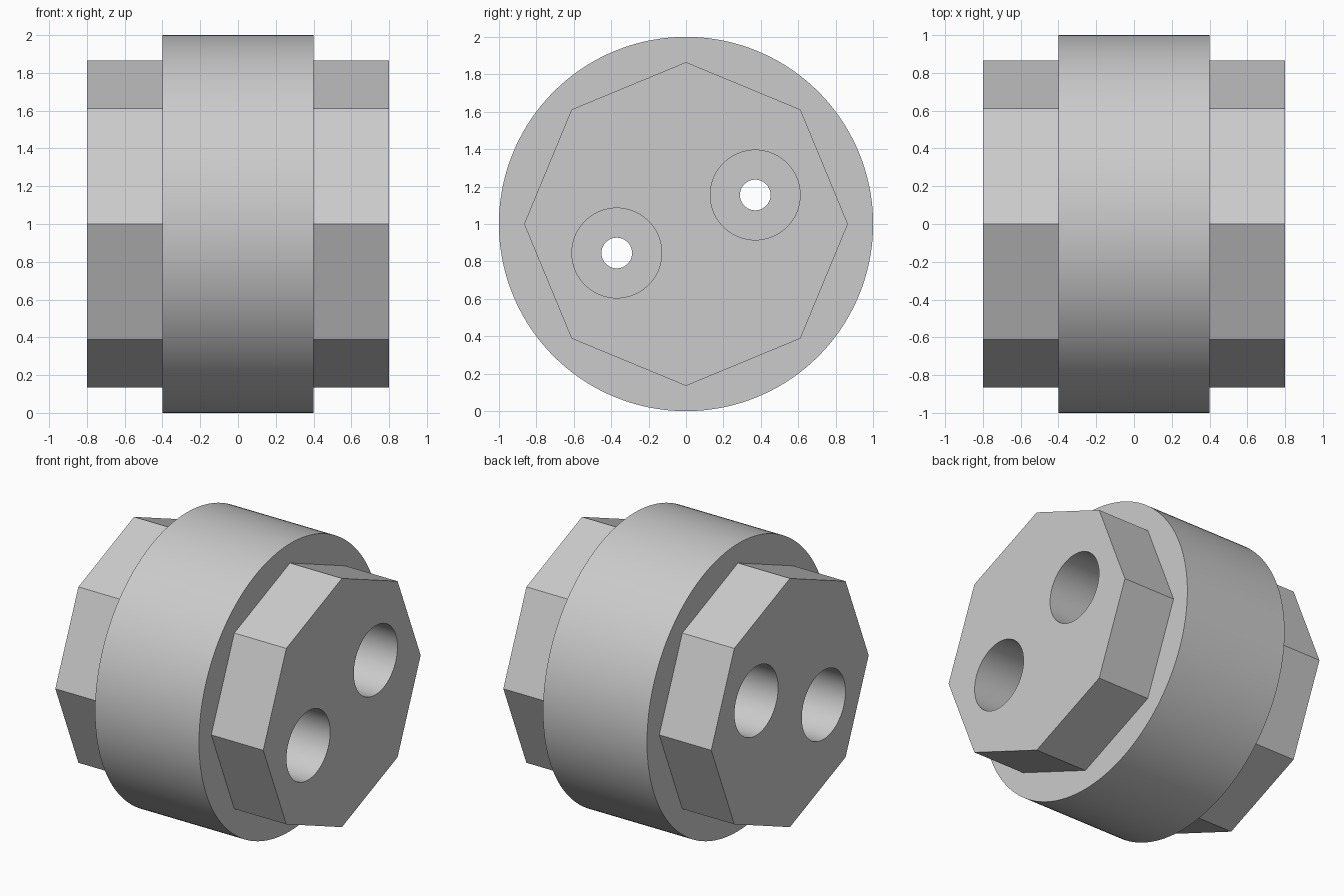
import bpy, math

cube = bpy.data.objects.get("Cube")
if cube:
    bpy.data.objects.remove(cube, do_unlink=True)

GREY = (0.6, 0.6, 0.6, 1.0)
mat = bpy.data.materials.new("plain grey")
mat.use_nodes = True
mat.diffuse_color = GREY
mat.node_tree.nodes["Principled BSDF"].inputs["Base Color"].default_value = GREY


def cylinder_x(name, radius, x0, x1, y=0.0, z=1.0, sides=96):
    """Cylinder or prism lying along x between x0 and x1."""
    bpy.ops.mesh.primitive_cylinder_add(
        vertices=sides, radius=radius, depth=x1 - x0,
        location=((x0 + x1) / 2, y, z), rotation=(0, math.pi / 2, 0))
    ob = bpy.context.object
    bpy.ops.object.transform_apply(location=True, rotation=True, scale=True)
    ob.name = ob.data.name = name
    ob.data.materials.append(mat)
    return ob


def combine(target, tool, operation):
    """Apply a boolean and discard the tool."""
    mod = target.modifiers.new(operation.lower(), 'BOOLEAN')
    mod.operation, mod.object, mod.solver = operation, tool, 'EXACT'
    bpy.context.view_layer.objects.active = target
    bpy.ops.object.modifier_apply(modifier=mod.name)
    bpy.data.objects.remove(tool, do_unlink=True)


# Round collar with an octagonal boss standing out on each end
body = cylinder_x("octagonal_collar", 1.0, -0.4, 0.4, sides=160)
combine(body, cylinder_x("octagonal_boss", 0.865, -0.8, 0.8, sides=8), 'UNION')

# Two small through holes, each counterbored from both ends
for side in (-1, 1):
    y, z = side * 0.37, 1 + side * 0.155
    combine(body, cylinder_x("through_hole", 0.082, -1, 1, y, z, 48), 'DIFFERENCE')
    for x0, x1 in ((-1, -0.4), (0.4, 1)):
        combine(body, cylinder_x("counterbore", 0.24, x0, x1, y, z, 72), 'DIFFERENCE')

# Smooth round walls, crisp edges
bpy.ops.object.select_all(action='DESELECT')
body.select_set(True)
bpy.context.view_layer.objects.active = body
bpy.ops.object.shade_smooth_by_angle(angle=math.radians(30))
